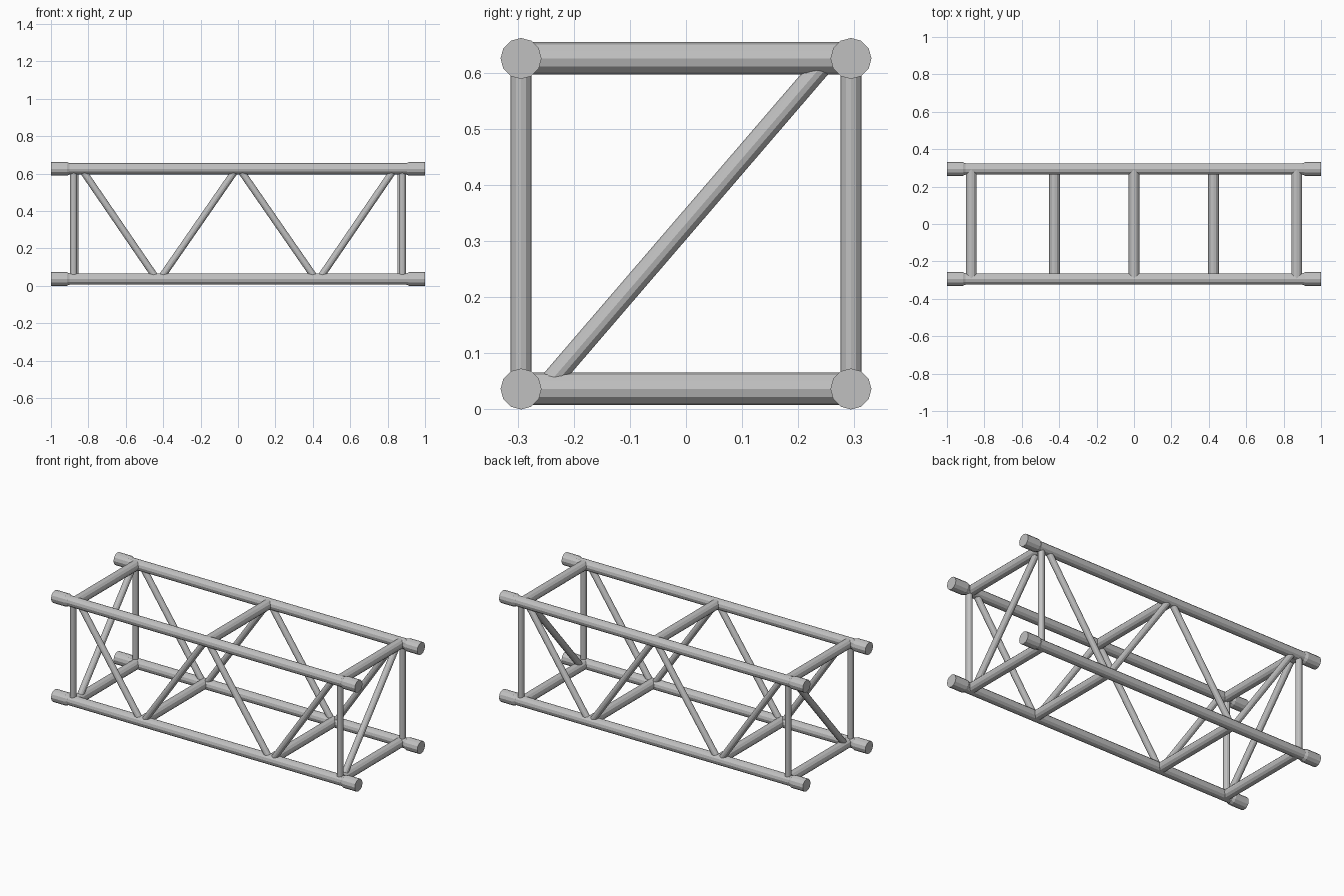
import bpy
import bmesh
import math
from mathutils import Vector, Matrix

cube = bpy.data.objects.get("Cube")
if cube:
    bpy.data.objects.remove(cube, do_unlink=True)

steel = bpy.data.materials.new("grey steel")
steel.use_nodes = True
GREY = (0.53, 0.53, 0.53, 1)
steel.diffuse_color = GREY
bsdf = next(n for n in steel.node_tree.nodes if n.type == 'BSDF_PRINCIPLED')
bsdf.inputs["Base Color"].default_value = GREY

Y = 0.294                       # chord offset to each side
LOW, HIGH = 0.0365, 0.6255      # chord heights
END = 0.87                      # end frame position
MID = 0.425                     # lower panel point
CHORD_R, SLEEVE_R, BEAM_R, BRACE_R = 0.030, 0.0365, 0.029, 0.0185


def tube(name, rings, sides=12):
    """Closed faceted tube through a straight list of (point, radius) rings."""
    pts = [Vector(p) for p, r in rings]
    axis = (pts[-1] - pts[0]).normalized()
    side = axis.cross(Vector((0, 0, 1)))
    if side.length < 0.01:
        side = Vector((1, 0, 0))
    side.normalize()
    up = side.cross(axis)
    bm = bmesh.new()
    loops = []
    for p, (_, r) in zip(pts, rings):
        angles = [math.tau * i / sides for i in range(sides)]
        loops.append([bm.verts.new(p + r * (math.cos(a) * side + math.sin(a) * up))
                      for a in angles])
    for a, b in zip(loops, loops[1:]):
        for i in range(sides):
            j = (i + 1) % sides
            bm.faces.new((a[i], a[j], b[j], b[i]))
    bm.faces.new(loops[0])
    bm.faces.new(loops[-1])
    bmesh.ops.recalc_face_normals(bm, faces=bm.faces)
    mesh = bpy.data.meshes.new(name)
    bm.to_mesh(mesh)
    bm.free()
    mesh.materials.append(steel)
    obj = bpy.data.objects.new(name, mesh)
    bpy.context.collection.objects.link(obj)


def bar(name, a, b, r, sides=12):
    tube(name, [(a, r), (b, r)], sides)


# Long chords with wider tapered end sleeves
profile = [(1.0, SLEEVE_R), (0.915, SLEEVE_R), (0.90, CHORD_R)]
stations = [(-x, r) for x, r in profile] + profile[::-1]
for level, z in (("lower", LOW), ("upper", HIGH)):
    for side, y in (("front", -Y), ("back", Y)):
        tube(f"{level}_{side}_chord", [((x, y, z), r) for x, r in stations])

# Cross beams at the panel points
for level, z, places in (("lower", LOW, (-END, -MID, MID, END)),
                         ("upper", HIGH, (-END, 0, END))):
    for i, x in enumerate(places):
        bar(f"{level}_cross_beam_{i + 1}", (x, -Y, z), (x, Y, z), BEAM_R)

# End frame posts and diagonals
for end, s in (("right", -1), ("left", 1)):
    for side, y in (("front", -Y), ("back", Y)):
        bar(f"{end}_{side}_post", (s * 0.879, y, LOW), (s * 0.879, y, HIGH), BRACE_R)
    bar(f"{end}_end_diagonal", (s * END, -0.239, 0.053), (s * END, 0.239, 0.609), BRACE_R)

# Zigzag side bracing, mirrored about the middle
for side, y in (("front", -Y), ("back", Y)):
    for end, s in (("right", -1), ("left", 1)):
        for part, top, foot in (("outer", 0.83, 0.445), ("inner", 0.015, 0.405)):
            bar(f"{end}_{side}_{part}_brace", (s * top, y, 0.615), (s * foot, y, 0.052), BRACE_R)
